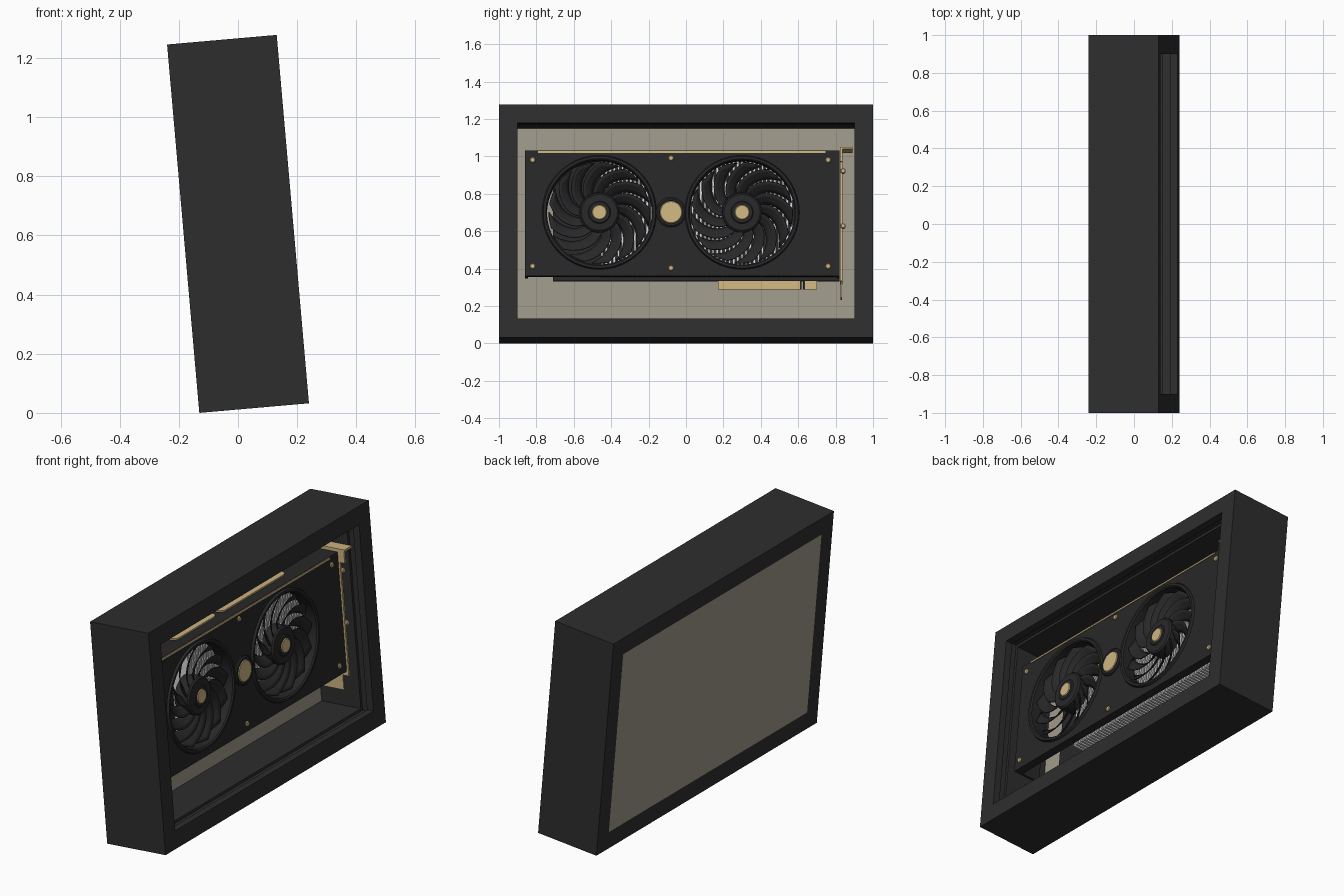
import bpy, bmesh, math
from mathutils import Matrix, Vector

if "Cube" in bpy.data.objects:
    bpy.data.objects.remove(bpy.data.objects["Cube"])

# Everything is modelled upright (x = depth, front at +x) and tilted back 5 degrees at the end
D = 0.186
TILT = Matrix.Translation((0.0545, 0, 0.0162)) @ Matrix.Rotation(math.radians(-5), 4, 'Y')
parts = []


def material(name, rgb):
    m = bpy.data.materials.new(name)
    m.diffuse_color = (*rgb, 1)
    m.use_nodes = True
    m.node_tree.nodes["Principled BSDF"].inputs["Base Color"].default_value = m.diffuse_color
    return m


FRAME = material("frame_black", (0.027, 0.027, 0.027))
BLACK = material("card_black", (0.021, 0.021, 0.022))
GOLD = material("gold", (0.62, 0.46, 0.22))
FIN = material("fin_silver", (0.68, 0.68, 0.68))
TAUPE = material("panel_taupe", (0.35, 0.32, 0.26))


def finish(name, bm, mat):
    bmesh.ops.remove_doubles(bm, verts=bm.verts, dist=1e-5)
    bmesh.ops.recalc_face_normals(bm, faces=bm.faces)
    me = bpy.data.meshes.new(name)
    bm.to_mesh(me)
    bm.free()
    me.materials.append(mat)
    o = bpy.data.objects.new(name, me)
    bpy.context.collection.objects.link(o)
    parts.append(o)
    return o


def add_box(bm, x, y, z):
    size = Matrix.Diagonal((x[1] - x[0], y[1] - y[0], z[1] - z[0], 1))
    mid = Matrix.Translation((sum(x) / 2, sum(y) / 2, sum(z) / 2))
    bmesh.ops.create_cube(bm, size=1, matrix=mid @ size)


def boxes(name, mat, *items):
    bm = bmesh.new()
    for it in items:
        add_box(bm, *it)
    return finish(name, bm, mat)


def lathe(name, y, z, profile, mat, n=64, closed=False):
    """Spin (radius, x) points around an axis along x through (y, z)."""
    bm = bmesh.new()
    rings = [[bm.verts.new((x, y + r * math.cos(2 * math.pi * i / n), z + r * math.sin(2 * math.pi * i / n)))
              for i in range(n)] for r, x in profile]
    pairs = list(zip(rings, rings[1:])) + ([(rings[-1], rings[0])] if closed else [])
    for a, b in pairs:
        for i in range(n):
            j = (i + 1) % n
            bm.faces.new((a[i], a[j], b[j], b[i]))
    return finish(name, bm, mat)


def disc(name, y, z, r, x0, x1, mat, n=64, bevel=0.004):
    return lathe(name, y, z, [(0, x0), (r, x0), (r, x1 - bevel), (r - bevel, x1), (0, x1)], mat, n)


# Mitred frame: (inset, x) profile swept round the rectangle, with a glazing groove inside
bm = bmesh.new()
profile = [(0, -D), (0, D), (0.1, D), (0.1, 0.145), (0.085, 0.145), (0.085, 0.105), (0.1, 0.105), (0.1, -D)]
rings = [[bm.verts.new((x, y, z)) for y, z in
          ((d - 1, d), (1 - d, d), (1 - d, 1.25 - d), (d - 1, 1.25 - d))] for d, x in profile]
for k, a in enumerate(rings):
    b = rings[(k + 1) % len(rings)]
    for i in range(4):
        j = (i + 1) % 4
        bm.faces.new((a[i], a[j], b[j], b[i]))
finish("picture_frame", bm, FRAME)
boxes("back_panel", TAUPE, ((-D, -0.145), (-0.9, 0.9), (0.1, 1.15)))

# Circuit board with backplate and slot contacts
boxes("circuit_board", BLACK, ((-0.125, -0.09), (-0.71, 0.82), (0.327, 1.0)))
boxes("slot_contacts", GOLD, ((-0.112, -0.102), (0.17, 0.61), (0.282, 0.328)),
      ((-0.112, -0.102), (0.635, 0.70), (0.282, 0.328)))
boxes("slot_notch_edges", BLACK, ((-0.113, -0.101), (0.61, 0.617), (0.282, 0.328)),
      ((-0.113, -0.101), (0.625, 0.635), (0.282, 0.328)))

# Heatsink fins
boxes("heatsink_fins", FIN, *[((-0.09, 0.02), (-0.455 + 0.022 * i, -0.443 + 0.022 * i), (0.345, 0.99))
                              for i in range(57)])

# Shroud: front plate with two fan holes, plus skirts
FANS = (-0.463, 0.30)
ZC = 0.679
plate = boxes("shroud_front", BLACK, ((0.07, 0.092), (-0.86, 0.82), (0.337, 1.01)))
for y in FANS:
    cut = lathe("hole_cutter", y, ZC, [(0, 0), (0.295, 0), (0.295, 0.2), (0, 0.2)], BLACK)
    cut.hide_render = True
    mod = plate.modifiers.new("hole", 'BOOLEAN')
    mod.operation, mod.solver, mod.object = 'DIFFERENCE', 'EXACT', cut
bpy.context.view_layer.update()
plate.data = bpy.data.meshes.new_from_object(plate.evaluated_get(bpy.context.evaluated_depsgraph_get()))
plate.modifiers.clear()
for o in [p for p in parts if p.name.startswith("hole_cutter")]:
    parts.remove(o)
    bpy.data.objects.remove(o)
boxes("shroud_skirts", BLACK, ((-0.07, 0.072), (-0.86, 0.82), (0.995, 1.01)),
      ((-0.07, 0.072), (-0.86, -0.845), (0.337, 0.996)),
      ((-0.07, 0.072), (0.805, 0.82), (0.337, 0.996)),
      ((0.045, 0.072), (-0.86, 0.82), (0.337, 0.35)))
boxes("gold_trim_line", GOLD, ((0.085, 0.096), (-0.79, 0.745), (0.998, 1.008)))

# Rounded gold plates on the top edge
for name, y0, y1 in (("top_plate_short", -0.55, -0.17), ("top_plate_long", -0.13, 0.46)):
    bm = bmesh.new()
    r, mid = 0.035, -0.01
    ring = []
    for i in range(24):
        a = 2 * math.pi * (i + 0.5) / 24
        yc = y1 - r if math.sin(a) > 0 else y0 + r
        ring.append(bm.verts.new((mid + r * math.cos(a), yc + r * math.sin(a), 1.009)))
    f = bm.faces.new(ring)
    ext = bmesh.ops.extrude_face_region(bm, geom=[f])
    bmesh.ops.translate(bm, vec=(0, 0, 0.009), verts=[v for v in ext["geom"] if isinstance(v, bmesh.types.BMVert)])
    finish(name, bm, GOLD)

# Fans: rim, hub, gold cap and swept blades
for side, y in zip(("left", "right"), FANS):
    lathe(side + "_fan_rim", y, ZC, [(0.28, 0.0), (0.28, 0.097), (0.287, 0.104), (0.3, 0.104),
                                     (0.307, 0.09), (0.307, 0.072), (0.296, 0.0)], BLACK, 80, True)
    lathe(side + "_fan_hub", y, ZC, [(0, 0.0), (0.105, 0.0), (0.105, 0.082), (0.096, 0.09), (0.06, 0.092),
                                     (0.055, 0.097), (0, 0.097)], BLACK)
    disc(side + "_fan_cap", y, ZC, 0.04, 0.09, 0.101, GOLD, 32)
    bm = bmesh.new()
    count, nr, nc = 13, 8, 3
    for b in range(count):
        grid = []
        for i in range(nr + 1):
            t = i / nr
            r = 0.1 + 0.172 * t
            row = []
            for j in range(nc + 1):
                s = j / nc
                a = 2 * math.pi / count * (b + (0.95 - 0.25 * t) * s) - 0.75 * t ** 1.3
                row.append(bm.verts.new((0.035 + 0.042 * s, y + r * math.cos(a), ZC + r * math.sin(a))))
            grid.append(row)
        for i in range(nr):
            for j in range(nc):
                bm.faces.new((grid[i][j], grid[i + 1][j], grid[i + 1][j + 1], grid[i][j + 1]))
    blades = finish(side + "_fan_blades", bm, BLACK)
    blades.modifiers.new("thickness", 'SOLIDIFY').thickness = 0.005

# Centre medallion
lathe("medallion_rim", -0.08, ZC, [(0, 0.085), (0.08, 0.085), (0.08, 0.1), (0.072, 0.106), (0.062, 0.106),
                                   (0.06, 0.1), (0, 0.1)], BLACK)
disc("medallion_disc", -0.08, ZC, 0.06, 0.095, 0.108, GOLD, 48)

# Shroud screws
for i, y in enumerate((-0.82, -0.08, 0.76)):
    for level, z in (("upper", 0.97 if y == -0.08 else 0.96), ("lower", 0.38 if y == -0.08 else 0.39)):
        disc(f"{level}_screw_{i + 1}", y, z, 0.015, 0.09, 0.1, GOLD, 16)

# Slot bracket: plate, tail, folded tab and two screws
boxes("slot_bracket", GOLD, ((-0.11, 0.1), (0.824, 0.836), (0.31, 1.02)),
      ((-0.09, 0.06), (0.826, 0.834), (0.225, 0.31)),
      ((-0.1, 0.135), (0.824, 0.89), (1.015, 1.027)),
      ((0.1, 0.13), (0.824, 0.836), (0.95, 1.016)))
for i, z in enumerate((0.9, 0.605)):
    disc(f"bracket_screw_{i + 1}", 0.84, z, 0.014, 0.085, 0.112, GOLD, 16)

# Shade smooth with sharp edges, then tilt the whole model
for o in parts:
    o.data.shade_smooth()
    o.data.set_sharp_from_angle(angle=math.radians(32))
    o.matrix_world = TILT
